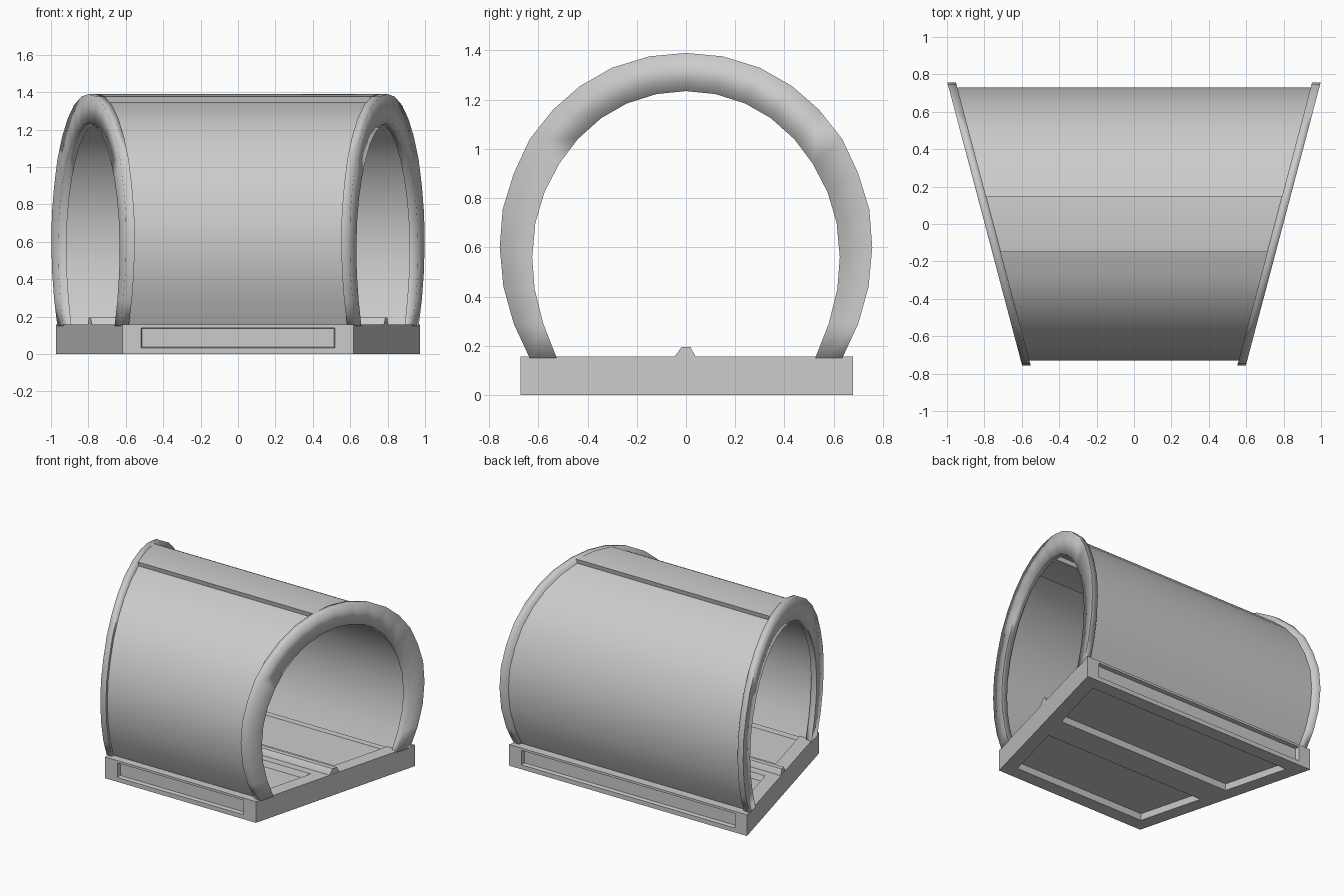
import bpy, bmesh, math

if "Cube" in bpy.data.objects:
    bpy.data.objects.remove(bpy.data.objects["Cube"])

SLOPE = math.tan(math.radians(14.8))
BASE_TOP = 0.157


def end_x(y):
    """Half width of the tapered plan at depth y."""
    return 0.775 + SLOPE * y


def finish(name, bm, angle):
    bmesh.ops.recalc_face_normals(bm, faces=bm.faces)
    me = bpy.data.meshes.new(name)
    bm.to_mesh(me)
    bm.free()
    ob = bpy.data.objects.new(name, me)
    bpy.context.collection.objects.link(ob)
    bpy.ops.object.select_all(action='DESELECT')
    ob.select_set(True)
    bpy.context.view_layer.objects.active = ob
    bpy.ops.object.shade_smooth_by_angle(angle=math.radians(angle))
    return ob


def mirrored(half):
    return [(-y, z) for y, z in half[:0:-1]] + half


# Half profiles of the arch (y, z), crown down to the base
outer = mirrored([(0, 1.39), (.15, 1.376), (.3, 1.33), (.43, 1.256), (.54, 1.16),
                  (.635, 1.04), (.70, .9), (.745, .755), (.757, .6), (.742, .44),
                  (.70, .29), (.635, .15)])
inner = mirrored([(0, 1.235), (.12, 1.223), (.24, 1.185), (.345, 1.125), (.44, 1.04),
                  (.515, .94), (.575, .825), (.612, .7), (.625, .56), (.615, .43),
                  (.58, .29), (.525, .15)])


def blend(t):
    return [(a[0] + (b[0] - a[0]) * t, a[1] + (b[1] - a[1]) * t)
            for a, b in zip(inner, outer)]


def loft(name, out, inn, left, right, angle=35):
    """Closed curved slab between two profiles and two end functions."""
    bm = bmesh.new()
    rings = []
    for o, i in zip(out, inn):
        rings.append([bm.verts.new((f(p[0]), p[0], p[1]))
                      for p, f in ((o, left), (o, right), (i, right), (i, left))])
    for a, b in zip(rings, rings[1:]):
        for k in range(4):
            n = (k + 1) % 4
            bm.faces.new((a[k], a[n], b[n], b[k]))
    bm.faces.new(rings[0])
    bm.faces.new(rings[-1])
    return finish(name, bm, angle)


# End rims
for side, label in ((-1, "left"), (1, "right")):
    loft(label + "_rim", outer, inner,
         lambda y: side * (end_x(y) - .023), lambda y: side * (end_x(y) + .023), 100)

# Top beam and recessed curved side panels
span = (lambda y: -end_x(y) + .01, lambda y: end_x(y) - .01)
loft("top_beam", outer[10:13], inner[10:13], *span)
po, pi = blend(.79), blend(.2)
loft("front_panel", po[:11], pi[:11], *span)
loft("back_panel", po[12:], pi[12:], *span)

# Base frame: tapered slab in two bays with recessed faces
bm = bmesh.new()
rows = []
for y in (-.672, 0, .678):
    x = end_x(y) + .02
    rows.append([bm.verts.new(c) for c in ((-x, y, 0), (x, y, 0),
                                          (x, y, BASE_TOP), (-x, y, BASE_TOP))])
floors = []
for a, b in zip(rows, rows[1:]):
    for k in range(4):
        n = (k + 1) % 4
        f = bm.faces.new((a[k], a[n], b[n], b[k]))
        if k in (0, 2):
            floors.append(f)
ends = [bm.faces.new(rows[0]), bm.faces.new(rows[-1])]
bmesh.ops.recalc_face_normals(bm, faces=bm.faces)
bmesh.ops.inset_individual(bm, faces=floors, thickness=.10, use_even_offset=True)
bmesh.ops.inset_individual(bm, faces=floors, thickness=.015, depth=-.04, use_even_offset=True)
bmesh.ops.inset_individual(bm, faces=ends, thickness=.025, use_even_offset=True)
for f in ends:
    for v in f.verts:
        v.co.x -= math.copysign(.075, v.co.x)
        v.co.z += .008
bmesh.ops.inset_individual(bm, faces=ends, thickness=.004, depth=-.03, use_even_offset=True)
finish("base_frame", bm, 35)

# Ridge across the middle of the floor
ridge_top = [(-.05, .15), (-.018, .196), (.018, .196), (.042, .15)]
ridge_bottom = [(y, .14) for y, z in ridge_top]
loft("floor_ridge", ridge_top, ridge_bottom,
     lambda y: -end_x(y) - .018, lambda y: end_x(y) + .018)
